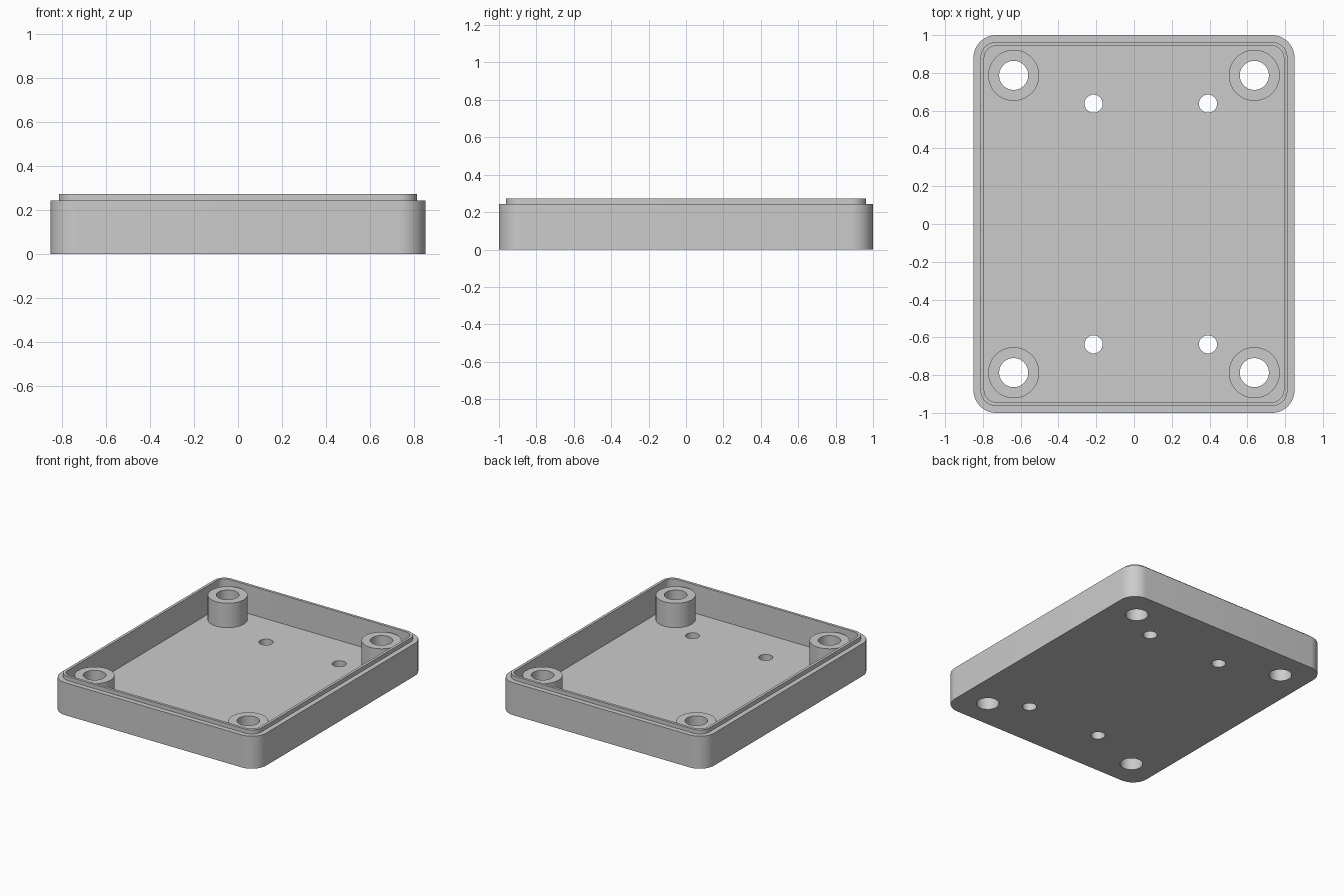
import bpy
import bmesh
from math import cos, sin, pi

HALF_X, HALF_Y = 0.85, 1.0
FLOOR, LEDGE, TOP = 0.06, 0.243, 0.273
LIP_INSET, WALL = 0.037, 0.057
CORNER = 0.12
BOSS_X, BOSS_Y, BOSS_R, SCREW_R = 0.637, 0.787, 0.135, 0.077
MOUNT_XS, MOUNT_Y, MOUNT_R = (-0.214, 0.392), 0.637, 0.048

cube = bpy.data.objects.get("Cube")
if cube:
    bpy.data.objects.remove(cube, do_unlink=True)

grey = bpy.data.materials.new("light grey plastic")
grey.use_nodes = True
grey.diffuse_color = (0.6, 0.6, 0.6, 1)
grey.node_tree.nodes["Principled BSDF"].inputs["Base Color"].default_value = (0.6, 0.6, 0.6, 1)


def rounded_ring(bm, inset, z, steps=12):
    """Rounded rectangle of vertices, inset from the outer outline."""
    r = CORNER - inset
    cx, cy = HALF_X - CORNER, HALF_Y - CORNER
    verts = []
    for quarter, (sx, sy) in enumerate(((1, 1), (-1, 1), (-1, -1), (1, -1))):
        for i in range(steps + 1):
            a = (quarter + i / steps) * pi / 2
            verts.append(bm.verts.new((sx * cx + r * cos(a), sy * cy + r * sin(a), z)))
    return verts


def circle_ring(bm, x, y, r, z, sides=48):
    angles = [2 * pi * i / sides for i in range(sides)]
    return [bm.verts.new((x + r * cos(a), y + r * sin(a), z)) for a in angles]


def skin(bm, rings):
    """Join each ring to the next with quads."""
    for low, high in zip(rings, rings[1:]):
        n = len(low)
        for i in range(n):
            j = (i + 1) % n
            bm.faces.new((low[i], low[j], high[j], high[i]))


def fill(bm, rings, normal):
    """Flat face bounded by the first ring and pierced by the others."""
    edges = [bm.edges.get((r[i - 1], r[i])) for r in rings for i in range(len(r))]
    bmesh.ops.triangle_fill(bm, edges=edges, use_beauty=True, normal=normal)


def finish(bm, name):
    bmesh.ops.recalc_face_normals(bm, faces=bm.faces)
    mesh = bpy.data.meshes.new(name)
    bm.to_mesh(mesh)
    bm.free()
    mesh.materials.append(grey)
    obj = bpy.data.objects.new(name, mesh)
    bpy.context.collection.objects.link(obj)
    bpy.ops.object.select_all(action='DESELECT')
    obj.select_set(True)
    bpy.context.view_layer.objects.active = obj
    bpy.ops.object.shade_smooth_by_angle(angle=pi / 6)
    return obj


corners = [(sx * BOSS_X, sy * BOSS_Y) for sx in (-1, 1) for sy in (-1, 1)]
mounts = [(x, sy * MOUNT_Y) for x in MOUNT_XS for sy in (-1, 1)]

# Tray: outer wall, ledge, raised lip, inner wall
bm = bmesh.new()
profile = [(0, 0), (0, LEDGE), (LIP_INSET, LEDGE), (LIP_INSET, TOP), (WALL, TOP), (WALL, FLOOR)]
walls = [rounded_ring(bm, inset, z) for inset, z in profile]
skin(bm, walls)

# Through holes in the floor
bottoms, tops = [walls[0]], [walls[-1]]
for points, radius in ((corners, SCREW_R), (mounts, MOUNT_R)):
    for x, y in points:
        hole = [circle_ring(bm, x, y, radius, z) for z in (0, FLOOR)]
        skin(bm, hole)
        bottoms.append(hole[0])
        tops.append(hole[1])
fill(bm, bottoms, (0, 0, -1))
fill(bm, tops, (0, 0, 1))
finish(bm, "tray")

# Hollow screw posts standing on the floor
for x, y in corners:
    bm = bmesh.new()
    section = [(BOSS_R, FLOOR), (BOSS_R, LEDGE), (SCREW_R, LEDGE), (SCREW_R, FLOOR)]
    skin(bm, [circle_ring(bm, x, y, r, z) for r, z in section])
    side = "left" if x > 0 else "right"
    end = "front" if y < 0 else "back"
    finish(bm, f"{end}_{side}_screw_post")
